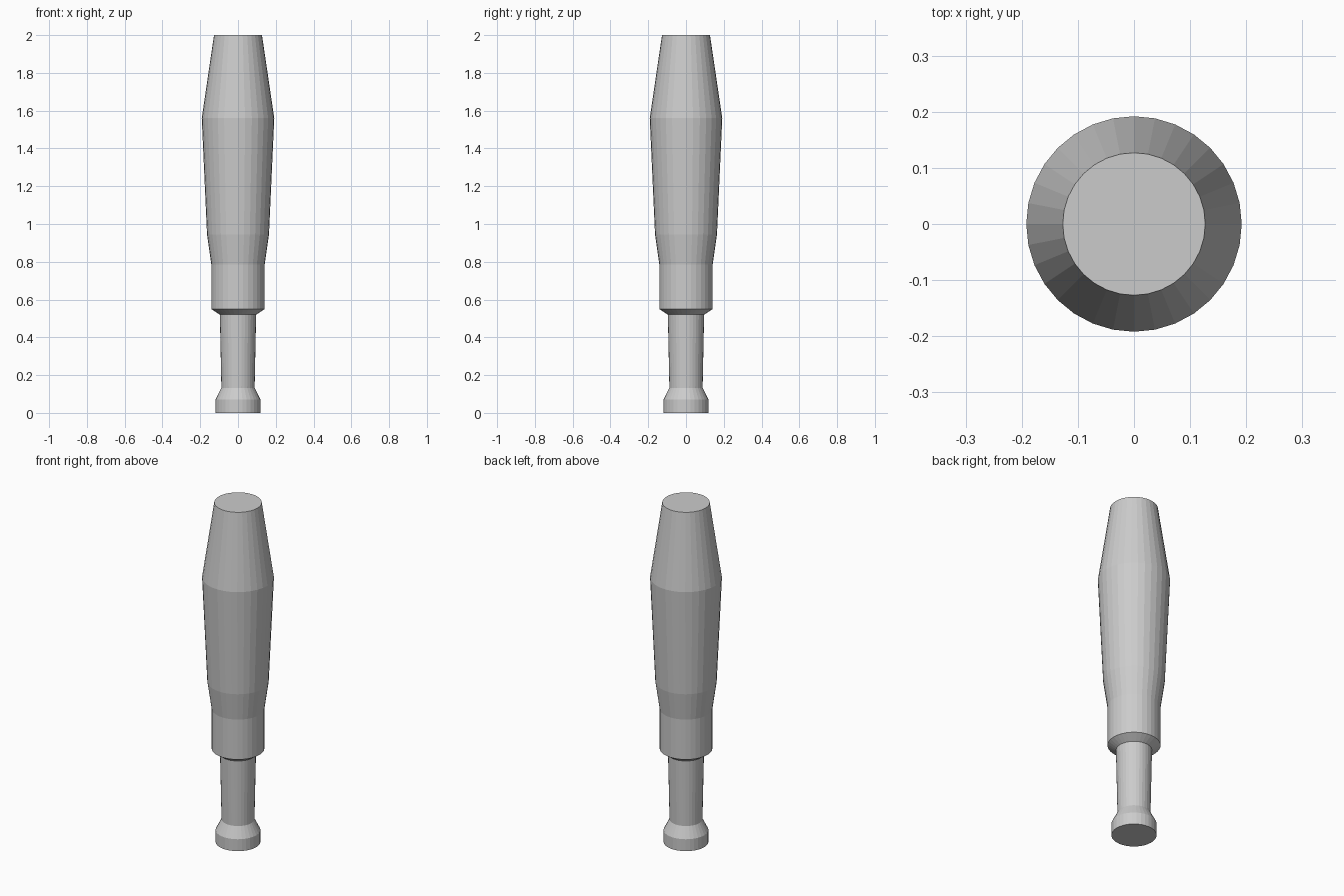
import bpy, bmesh
from math import cos, sin, tau

if "Cube" in bpy.data.objects:
    bpy.data.objects.remove(bpy.data.objects["Cube"])

SIDES = 32

# Outline of the turned handle, bottom to top: (radius, height)
PROFILE = [
    (0.12, 0.0), (0.12, 0.07),        # foot
    (0.088, 0.133), (0.096, 0.52),    # neck
    (0.141, 0.55), (0.141, 0.785),    # collar
    (0.164, 0.945), (0.192, 1.56),    # grip
    (0.127, 2.0),                     # tapered end
]


def lathe(name, profile):
    """Stack flat-shaded rings around z and cap both ends."""
    bm = bmesh.new()
    rings = [[bm.verts.new((r * cos(tau * i / SIDES), r * sin(tau * i / SIDES), z))
              for i in range(SIDES)] for r, z in profile]
    for low, high in zip(rings, rings[1:]):
        for i in range(SIDES):
            j = (i + 1) % SIDES
            bm.faces.new((low[i], low[j], high[j], high[i]))
    bm.faces.new(rings[0][::-1])
    bm.faces.new(rings[-1])
    mesh = bpy.data.meshes.new(name)
    bm.to_mesh(mesh)
    bm.free()
    obj = bpy.data.objects.new(name, mesh)
    bpy.context.collection.objects.link(obj)
    return obj


lathe("turned_handle", PROFILE)
